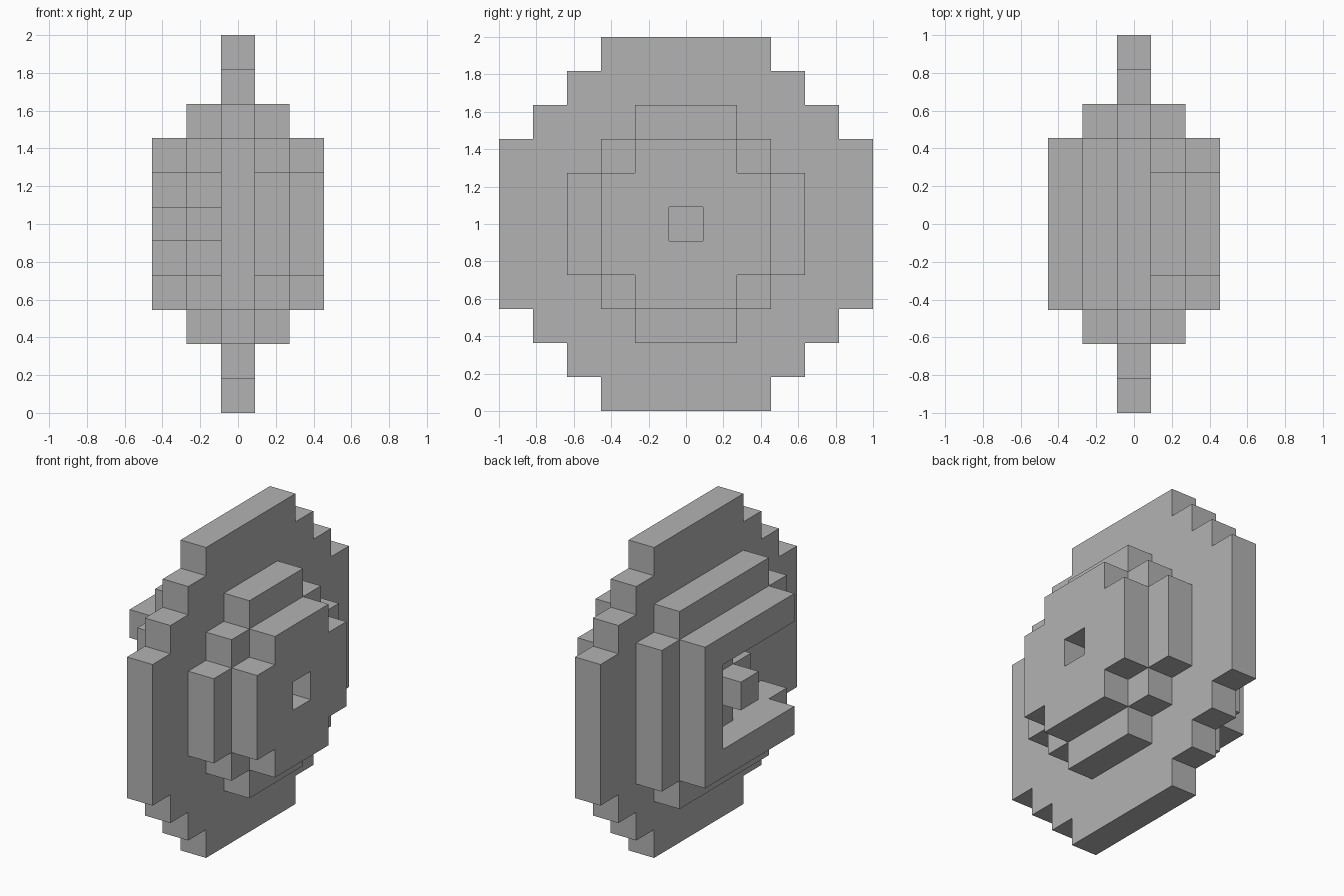
import bpy
import bmesh
from math import radians
from mathutils import Vector

cube = bpy.data.objects.get("Cube")
if cube:
    bpy.data.objects.remove(cube)

U = 2 / 11  # one block

grey = bpy.data.materials.new("plain_grey")
grey.use_nodes = True
grey.diffuse_color = (0.45, 0.45, 0.45, 1)
grey.node_tree.nodes["Principled BSDF"].inputs["Base Color"].default_value = grey.diffuse_color


def slab(name, layer, solid):
    """One block thick plate across x, filled wherever solid(y, z) holds."""
    bm = bmesh.new()
    x = (layer - 0.5) * U
    for y in range(-5, 6):
        for z in range(-5, 6):
            if solid(y, z):
                corners = ((-.5, -.5), (.5, -.5), (.5, .5), (-.5, .5))
                bm.faces.new([bm.verts.new((x, (y + a) * U, (z + b) * U + 1))
                              for a, b in corners])
    bmesh.ops.remove_doubles(bm, verts=bm.verts[:], dist=0.001)
    out = bmesh.ops.extrude_face_region(bm, geom=bm.faces[:], use_keep_orig=True)
    moved = [v for v in out["geom"] if isinstance(v, bmesh.types.BMVert)]
    bmesh.ops.translate(bm, verts=moved, vec=Vector((U, 0, 0)))
    bmesh.ops.recalc_face_normals(bm, faces=bm.faces[:])
    bmesh.ops.dissolve_limit(bm, angle_limit=radians(1),
                             verts=bm.verts[:], edges=bm.edges[:])
    mesh = bpy.data.meshes.new(name)
    bm.to_mesh(mesh)
    bm.free()
    mesh.materials.append(grey)
    obj = bpy.data.objects.new(name, mesh)
    bpy.context.collection.objects.link(obj)
    return obj


def stepped(radius, diagonal):
    """Square of blocks with its corners stepped off."""
    return lambda y, z: max(abs(y), abs(z)) <= radius and abs(y) + abs(z) <= diagonal


# Big stepped disc
slab("main_disc", 0, stepped(5, 7))

# Round hub with a central socket
slab("hub_base", 1, stepped(3, 4))
hub = stepped(2, 3)
slab("hub_cap", 2, lambda y, z: hub(y, z) and (y, z) != (0, 0))

# Slotted housing on the other side, open towards the front
base = stepped(3, 5)
slab("housing_base", -1,
     lambda y, z: base(y, z) and (y >= 0 or abs(z) > 1 or (y, z) == (-1, 0)))
frame = stepped(2, 4)
slab("housing_frame", -2, lambda y, z: frame(y, z) and (y == 2 or abs(z) == 2))
slab("centre_peg", -2, lambda y, z: (y, z) == (0, 0))
